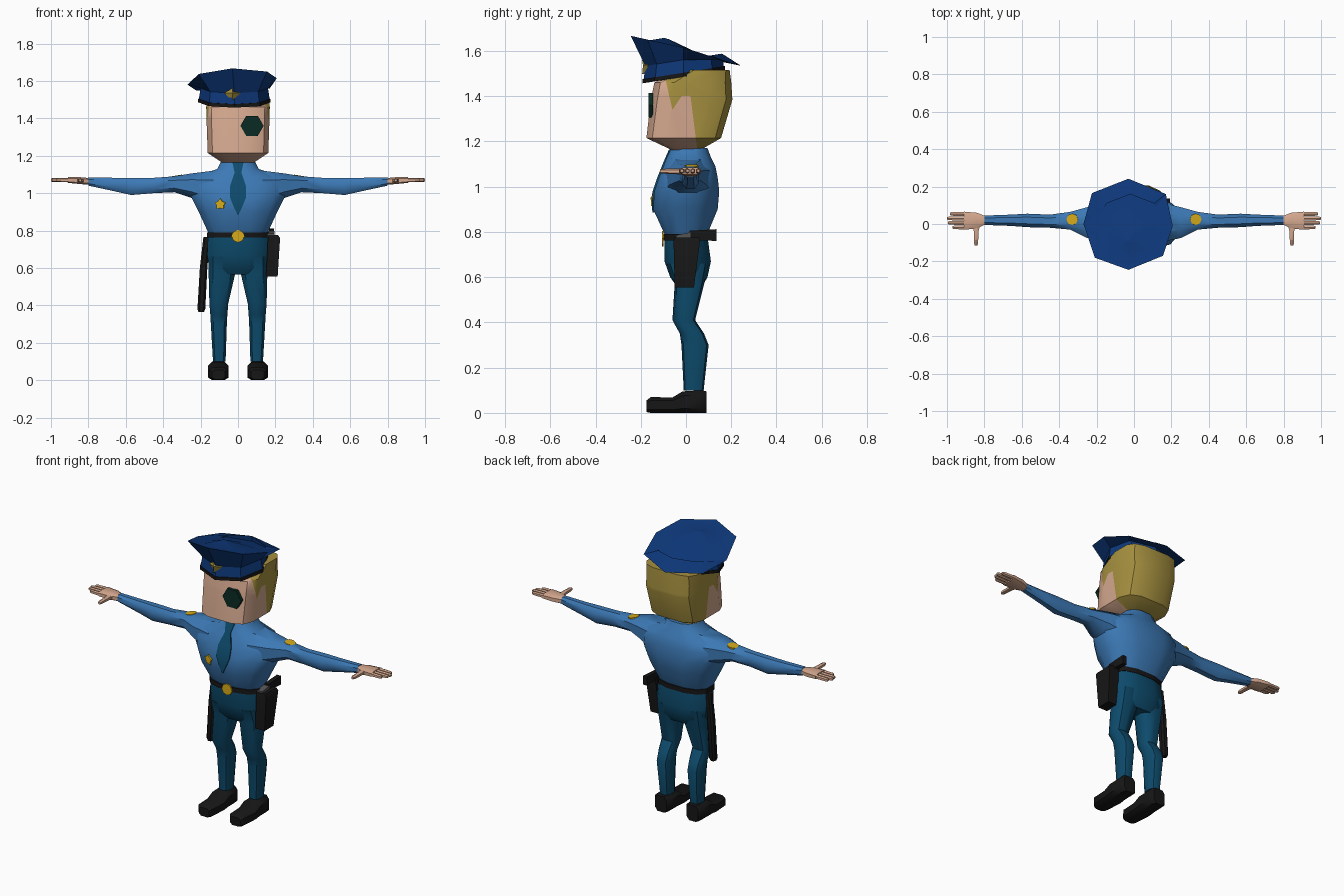
import bpy, bmesh, math
from mathutils import Vector, Euler

if "Cube" in bpy.data.objects:
    bpy.data.objects.remove(bpy.data.objects["Cube"], do_unlink=True)


def material(name, *rgb):
    m = bpy.data.materials.new(name)
    m.use_nodes = True
    m.diffuse_color = (*rgb, 1)
    bsdf = next(n for n in m.node_tree.nodes if n.type == 'BSDF_PRINCIPLED')
    bsdf.inputs["Base Color"].default_value = (*rgb, 1)
    bsdf.inputs["Roughness"].default_value = 0.8
    return m


SHIRT = material("shirt blue", .045, .19, .46)
TROUSERS = material("trouser teal", .004, .07, .15)
CAP = material("cap navy", .004, .038, .19)
SKIN = material("skin", .66, .39, .27)
HAIR = material("hair blond", .38, .28, .05)
BLACK = material("black", .008, .008, .008)
GOLD = material("gold", .68, .41, .01)
LENS = material("lens green", .003, .024, .017)
GREY = material("gun grey", .09, .09, .09)


def skin_rings(name, rings, mat, angle=40, edit=None):
    """Bridge point rings into a closed mesh."""
    bm = bmesh.new()
    loops = [[bm.verts.new(p) for p in ring] for ring in rings]
    n = len(loops[0])
    for a, b in zip(loops, loops[1:]):
        for i in range(n):
            j = (i + 1) % n
            bm.faces.new((a[i], a[j], b[j], b[i]))
    bm.faces.new(loops[0])
    bm.faces.new(loops[-1])
    bmesh.ops.recalc_face_normals(bm, faces=bm.faces)
    if edit:
        edit(bm)
    mesh = bpy.data.meshes.new(name)
    bm.to_mesh(mesh)
    bm.free()
    mesh.materials.append(mat)
    ob = bpy.data.objects.new(name, mesh)
    bpy.context.collection.objects.link(ob)
    bpy.ops.object.select_all(action='DESELECT')
    ob.select_set(True)
    bpy.context.view_layer.objects.active = ob
    bpy.ops.object.shade_smooth_by_angle(angle=math.radians(angle))
    return ob


def loft(name, mat, sections, axis='z', n=12, e=.8, turn=.5, side=1, **kw):
    """Rounded sections (position, low a, high a, low b, high b) along an axis."""
    unit = []
    for i in range(n):
        t = (i + turn) * math.tau / n
        unit.append([math.copysign(abs(f) ** e, f) if abs(f) > 1e-6 else 0
                     for f in (math.cos(t), math.sin(t))])
    top = max(max(map(abs, u)) for u in unit)
    rings = []
    for t, a0, a1, b0, b1 in sections:
        ring = []
        for u, v in unit:
            a = (a0 + a1) / 2 + (a1 - a0) / 2 * u / top
            b = (b0 + b1) / 2 + (b1 - b0) / 2 * v / top
            x, y, z = {'x': (t, a, b), 'y': (a, t, b), 'z': (a, b, t)}[axis]
            ring.append((x * side, y, z))
        rings.append(ring)
    return skin_rings(name, rings, mat, **kw)


def trunk(name, mat, rows, **kw):
    """Loft symmetric in x: (z, half width, front y, back y)."""
    return loft(name, mat, [(z, -w, w, f, b) for z, w, f, b in rows], **kw)


def box(name, mat, *sections, **kw):
    return loft(name, mat, sections, n=4, **kw)


def plate(name, mat, radii, n, loc, rot=(0, 0, 0), thick=.008, stretch=1):
    """Thin polygon facing the front; alternating radii make a star."""
    turn = Euler(rot).to_matrix()
    rings = []
    for y in (-thick / 2, thick / 2):
        pts = [(radii[i % len(radii)], i * math.tau / n) for i in range(n)]
        rings.append([turn @ Vector((r * math.sin(t) * stretch, y, r * math.cos(t)))
                      + Vector(loc) for r, t in pts])
    return skin_rings(name, rings, mat, angle=20)


# Torso, belt and hips
trunk("shirt_torso", SHIRT, [
    (.78, .155, -.09, .09), (.9, .21, -.145, .14), (.98, .25, -.14, .147),
    (1.04, .26, -.12, .14), (1.09, .22, -.1, .13), (1.13, .11, -.085, .11),
    (1.17, .09, -.065, .095)])
trunk("belt", BLACK, [(.762, .166, -.1, .1), (.79, .166, -.1, .1)])
trunk("hips", TROUSERS, [
    (.78, .16, -.095, .095), (.67, .165, -.095, .11), (.6, .155, -.07, .095),
    (.565, .11, -.045, .075)])
plate("belt_buckle", GOLD, [.034], 8, (0, -.103, .77))
plate("chest_badge", GOLD, [.031, .02], 10, (-.095, -.145, .94), (0, 0, -.28))
box("tie", TROUSERS, *[(z, -w, w, y - .007, y + .002) for z, w, y in [
    (1.165, .03, -.068), (1.11, .018, -.092), (1.04, .042, -.12),
    (.98, .044, -.14), (.93, .024, -.143), (.885, .003, -.142)]])

# Limbs, made once for each side
for label, s in (("left", 1), ("right", -1)):
    loft(label + "_sleeve", SHIRT, [
        (.13, -.1, .12, .92, 1.12), (.25, -.075, .09, .975, 1.105),
        (.34, -.03, .065, 1.005, 1.09), (.45, -.02, .05, 1.0, 1.082),
        (.57, -.017, .055, .99, 1.082), (.66, -.01, .05, 1.01, 1.082),
        (.8, -.005, .045, 1.04, 1.085)], axis='x', n=8, side=s)
    plate(label + "_shoulder_patch", GOLD, [.031], 8,
          (.33 * s, .025, 1.09), (-math.pi / 2, .17 * s, 0))
    loft(label + "_palm", SKIN, [
        (.79, 0, .04, 1.045, 1.08), (.84, -.025, .06, 1.048, 1.085),
        (.91, -.03, .066, 1.055, 1.085)], axis='x', n=8, e=.6, side=s)
    for i, tip in enumerate((.97, .995, 1.0, .985)):
        y = -.018 + .024 * i
        loft(f"{label}_finger_{i + 1}", SKIN, [
            (x, y - r, y + r, 1.07 - r, 1.07 + r)
            for x, r in ((.89, .012), (tip - .01, .011), (tip, .007))],
            axis='x', n=6, side=s)
    loft(label + "_thumb", SKIN, [
        (.01, .815, .87, 1.05, 1.08), (-.04, .83, .858, 1.055, 1.08),
        (-.105, .832, .856, 1.058, 1.079), (-.115, .836, .852, 1.06, 1.075)],
        axis='y', n=6, side=s)
    loft(label + "_trouser_leg", TROUSERS, [
        (.66, .005, .16, -.085, .1), (.57, .012, .16, -.05, .08),
        (.41, .05, .155, -.06, .04), (.35, .055, .15, -.027, .08),
        (.3, .058, .147, -.02, .1), (.1, .065, .135, -.01, .078)],
        n=10, side=s)
    loft(label + "_shoe", BLACK, [
        (-.175, .07, .138, .004, .055), (-.155, .056, .154, 0, .07),
        (-.06, .05, .16, 0, .068), (-.015, .05, .16, 0, .095),
        (.07, .052, .158, 0, .1), (.09, .068, .142, 0, .095)],
        axis='y', n=8, e=.6, side=s)

# Head, cut along the hairline
HAIRLINE = [((-.06, 1.34), (-.085, 1.45)), ((-.06, 1.34), (-.02, 1.4)),
            ((.045, 1.2), (.02, 1.4)), ((0, 1.4), (1, 1.4))]


def paint_hair(bm):
    for (y0, z0), (y1, z1) in HAIRLINE:
        bmesh.ops.bisect_plane(bm, geom=bm.verts[:] + bm.edges[:] + bm.faces[:],
                               plane_co=(0, y0, z0), plane_no=(0, z1 - z0, y0 - y1))
    for f in bm.faces:
        c = f.calc_center_median()
        front, burn, ear, top = [
            (y1 - y0) * (c.z - z0) - (z1 - z0) * (c.y - y0)
            for (y0, z0), (y1, z1) in HAIRLINE]
        f.material_index = int(front < 0 and (burn > 0 or ear < 0 or top > 0))


head = trunk("head", SKIN, [
    (1.163, .085, -.065, .065), (1.215, .162, -.175, .155),
    (1.385, .168, -.155, .205), (1.46, .17, -.14, .2), (1.515, .166, -.02, .193)],
    e=.55, edit=paint_hair)
head.data.materials.append(HAIR)
plate("eye_lens", LENS, [.062], 6, (.075, -.156, 1.36), (0, math.pi / 6, 0), .02)

# Peaked cap: tilted band flaring to an eight-cornered crown
CROWN = [(-.03, -.245, 1.667), (.155, -.17, 1.65), (.207, -.01, 1.615),
         (.17, .16, 1.56), (-.03, .242, 1.535), (-.225, .165, 1.55),
         (-.27, 0, 1.58), (-.21, -.18, 1.637)]
PEAK = Vector((-.03, -.09, 1.657))


def band(scale, lift):
    ring = []
    for i in range(8):
        t = i * math.tau / 8
        x, y = .192 * scale * math.sin(t), -.18 * scale * math.cos(t)
        ring.append((x - .02, y - .01, 1.486 + .16 * y + lift))
    return ring


def inset(k, drop):
    return [Vector(p).lerp(PEAK, k) - Vector((0, 0, drop)) for p in CROWN]


skin_rings("cap_trim", [band(1.01, 0), band(1.01, .018)], BLACK)
skin_rings("cap", [band(.99, .01), band(.94, .075), CROWN, inset(.45, .018),
                   inset(.95, 0)], CAP, angle=30)
loft("cap_badge", HAIR, [
    (z, -.03 - w, -.03 + w, f, -.15) for z, w, f in
    [(1.497, .002, -.194), (1.535, .045, -.19), (1.56, .002, -.194)]],
    n=4, e=1, turn=0, angle=20)

# Belt gear
box("holster", BLACK, (.555, .15, .212, -.05, .035), (.76, .16, .225, -.055, .062),
    (.775, .16, .215, -.05, .06))
box("gun_slide", BLACK, (.015, .165, .192, .765, .805), (.135, .165, .192, .76, .812),
    axis='y')
box("gun_grip", GREY, (-.045, .155, .195, .765, .785), (.02, .155, .195, .765, .798),
    axis='y')
loft("baton", BLACK, [
    (.365, -.212, -.182, .005, .035), (.38, -.217, -.175, 0, .042),
    (.6, -.204, -.164, 0, .042), (.765, -.185, -.15, .002, .038)], n=8)
